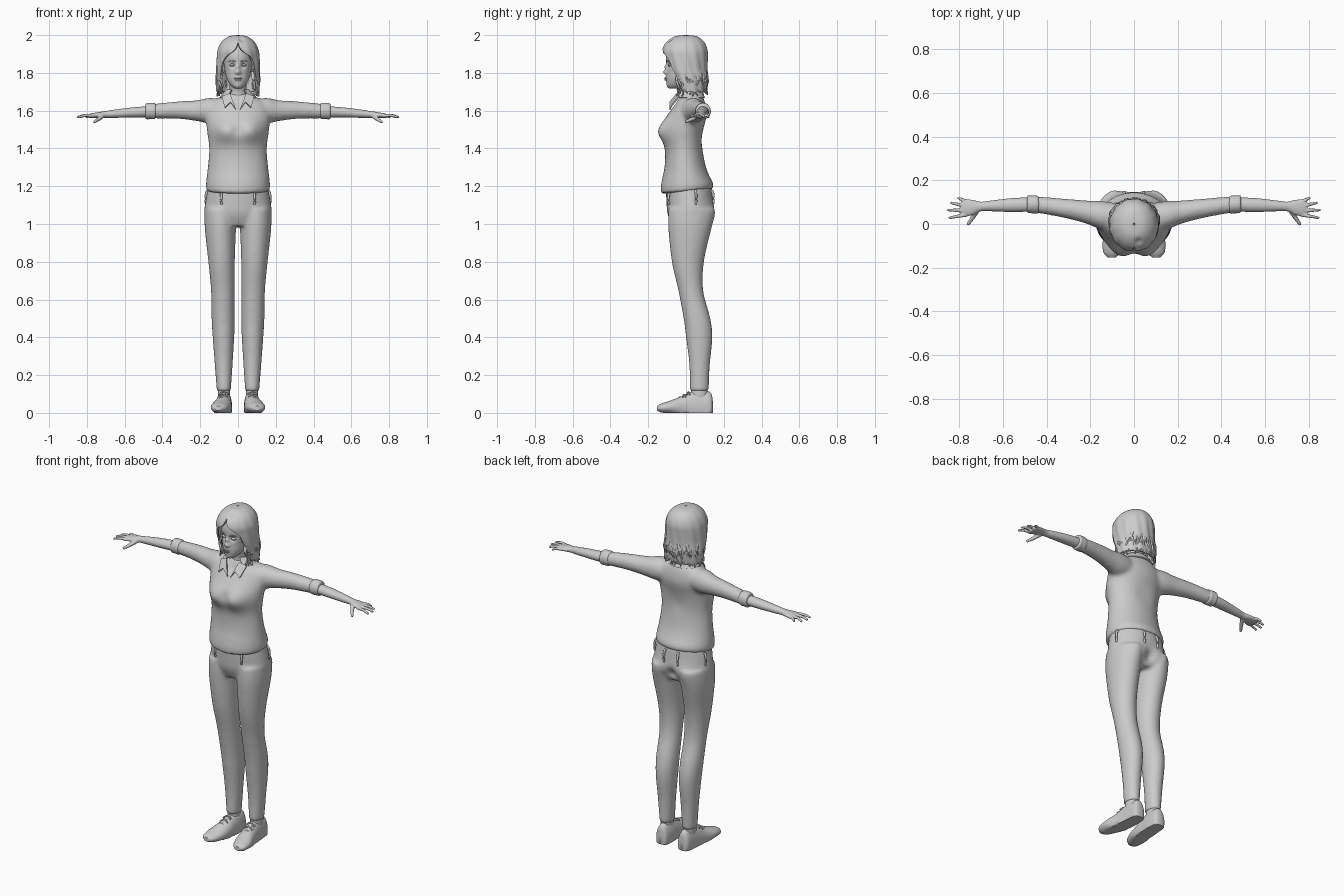
import bpy, bmesh, random
from math import sin, cos, pi, exp, radians
from mathutils import Vector

cube = bpy.data.objects.get("Cube")
if cube:
    bpy.data.objects.remove(cube, do_unlink=True)
random.seed(4)

grey = bpy.data.materials.new("plain_grey")
grey.use_nodes = True
grey.diffuse_color = (0.6, 0.6, 0.6, 1)
grey.node_tree.nodes["Principled BSDF"].inputs["Base Color"].default_value = (0.6, 0.6, 0.6, 1)
BOTH = (1, -1)


def spline_rows(rows, steps):
    """Smoothly fill in rows of numbers between the given ones."""
    out = []
    for i in range(len(rows) - 1):
        quad = [rows[max(i - 1, 0)], rows[i], rows[i + 1], rows[min(i + 2, len(rows) - 1)]]
        for s in range(steps):
            t = s / steps
            out.append([b + 0.5 * t * (c - a + t * (2*a - 5*b + 4*c - d + t * (3*(b - c) + d - a)))
                        for a, b, c, d in zip(*quad)])
    return out + [list(rows[-1])]


def skin(bm, rings, closed=True):
    """Bridge rings of points with quads and cap the ends."""
    rings = [[bm.verts.new(p) for p in ring] for ring in rings]
    n = len(rings[0])
    for a, b in zip(rings, rings[1:]):
        for k in range(n if closed else n - 1):
            m = (k + 1) % n
            bm.faces.new((a[k], a[m], b[m], b[k]))
    if closed:
        bm.faces.new(rings[0])
        bm.faces.new(rings[-1])


def loft(bm, rows, axis="z", segs=32, steps=5, sides=(1,), ripple=0):
    """Rows are x, y, z, two half widths and, for open shells, a front gap in degrees."""
    closed = len(rows[0]) == 5
    for side in sides:
        rings = []
        for row in spline_rows(rows, steps):
            x, y, z, u, v = row[:5]
            gap = 0 if closed else radians(max(row[5], 0))
            ring = []
            for k in range(segs):
                t = gap + (2 * pi - 2 * gap) * k / (segs if closed else segs - 1)
                w = 1 + ripple * sin(13 * t + 20 * z) * min(1, (2 - z) * 8)
                a, b = u * w * sin(t), v * w * cos(t)
                p = {"z": (x + a, y - b, z), "x": (x, y + a, z + b), "y": (x + a, y, z + b)}[axis]
                ring.append((p[0] * side, p[1], p[2]))
            rings.append(ring)
        skin(bm, rings, closed)


def tube(bm, points, start, end, sides=(1,), flat=1.0):
    """Tapered round strand through the points."""
    for side in sides:
        path = [Vector((p[0] * side, p[1], p[2])) for p in spline_rows(points, 4)]
        rings = []
        for i, p in enumerate(path):
            turn = (path[min(i + 1, len(path) - 1)] - path[max(i - 1, 0)]).to_track_quat("Z", "Y")
            r = start + (end - start) * i / (len(path) - 1)
            rings.append([p + turn @ Vector((r * cos(k * pi / 5), flat * r * sin(k * pi / 5), 0))
                          for k in range(10)])
        skin(bm, rings)


def finish(bm, name, voxel=0, smooth=0, solid=0):
    """Make the object, optionally fusing its pieces into one skin."""
    bmesh.ops.remove_doubles(bm, verts=bm.verts, dist=0.0002)
    bmesh.ops.recalc_face_normals(bm, faces=bm.faces)
    mesh = bpy.data.meshes.new(name)
    bm.to_mesh(mesh)
    bm.free()
    mesh.materials.append(grey)
    ob = bpy.data.objects.new(name, mesh)
    bpy.context.collection.objects.link(ob)
    bpy.ops.object.select_all(action="DESELECT")
    ob.select_set(True)
    bpy.context.view_layer.objects.active = ob
    if solid:
        mod = ob.modifiers.new("thickness", "SOLIDIFY")
        mod.thickness, mod.offset = solid, 0
    if voxel:
        mod = ob.modifiers.new("fuse", "REMESH")
        mod.mode, mod.voxel_size = "VOXEL", voxel
        mod = ob.modifiers.new("soften", "SMOOTH")
        mod.factor, mod.iterations = 0.5, smooth
    for mod in list(ob.modifiers):
        bpy.ops.object.modifier_apply(modifier=mod.name)
    bpy.ops.object.shade_smooth_by_angle(angle=radians(50))
    return ob


def push(ob, centre, radius, offset, sides=(1,)):
    """Soft sculpting stroke."""
    for side in sides:
        c = Vector((centre[0] * side, centre[1], centre[2]))
        for v in ob.data.vertices:
            v.co += Vector(offset) * exp(-((v.co - c).length / radius) ** 2)


# Shirt: torso and sleeves fused
bm = bmesh.new()
loft(bm, [(0, .005, 1.172, .167, .138), (0, .005, 1.21, .17, .138), (0, -.004, 1.3, .16, .11),
          (0, -.01, 1.4, .153, .1), (0, -.01, 1.5, .165, .105), (0, .01, 1.58, .172, .1),
          (0, .022, 1.64, .15, .08), (0, .028, 1.675, .09, .06), (0, .025, 1.69, .06, .05)])
loft(bm, [(.08, .035, 1.6, .06, .06), (.15, .04, 1.6, .065, .068), (.22, .055, 1.6, .053, .055),
          (.32, .072, 1.603, .044, .046), (.44, .088, 1.598, .038, .039), (.47, .09, 1.598, .037, .038)],
     "x", sides=BOTH)
shirt = finish(bm, "shirt", 0.01, 8)
push(shirt, (.07, -.12, 1.5), .07, (0, -.04, -.005), BOTH)
push(shirt, (0, -.13, 1.5), .03, (0, .012, 0))
push(shirt, (0, -.07, 1.65), .03, (0, .015, 0))
push(shirt, (0, .11, 1.45), .06, (0, -.008, 0))
for v in shirt.data.vertices:
    if v.co.z < 1.25:
        v.co.z += 0.1 * v.co.y * (1.25 - v.co.z) / 0.08

# Rolled cuffs
bm = bmesh.new()
loft(bm, [(.435, .088, 1.598, .036, .037), (.445, .089, 1.598, .041, .043), (.465, .09, 1.598, .041, .043),
          (.484, .091, 1.597, .04, .042), (.49, .091, 1.597, .032, .034)], "x", sides=BOTH)
finish(bm, "cuffs")

# Collar band and pointed flaps
bm = bmesh.new()
loft(bm, [(0, .015, 1.71, .058, .055, 35), (0, .018, 1.695, .072, .065, 35),
          (0, .02, 1.668, .097, .078, 38)], segs=40)
for side in BOTH:
    flap = [(.01, -.086, 1.605), (.042, -.048, 1.69), (.085, -.036, 1.675),
            (.07, -.084, 1.615), (.04, -.084, 1.645)]
    bm.faces.new([bm.verts.new((x * side, y, z)) for x, y, z in flap])
finish(bm, "collar", solid=0.007)

# Trousers: hips and legs fused
bm = bmesh.new()
loft(bm, [(0, .015, 1.2, .158, .122), (0, .02, 1.12, .172, .124), (0, .025, 1.05, .178, .122),
          (0, .02, .99, .14, .09)])
loft(bm, [(.088, .025, 1.08, .088, .118), (.093, .02, .98, .083, .114), (.087, .01, .8, .07, .085),
          (.081, .025, .65, .062, .066), (.079, .058, .5, .061, .071), (.077, .07, .4, .057, .07),
          (.076, .072, .25, .047, .054), (.075, .07, .115, .037, .05)], sides=BOTH)
trousers = finish(bm, "trousers", 0.01, 5)
push(trousers, (.085, .13, 1.06), .06, (0, .012, 0), BOTH)
push(trousers, (0, .15, 1.04), .035, (0, -.025, 0))

# Belt loops
bm = bmesh.new()
for angle in (30, 105, 165):
    a, b = sin(radians(angle)), -cos(radians(angle))
    tube(bm, [(r * a, .02 + (r - .047) * b, z) for r, z in ((.165, 1.18), (.175, 1.16), (.177, 1.12), (.172, 1.105))],
         .007, .006, BOTH)
finish(bm, "belt_loops")

# Shoes with a flat sole, ankles and laces
bm = bmesh.new()
loft(bm, [(.072, .142, .03, .015, .03), (.072, .13, .03, .034, .078), (.072, .08, .03, .041, .09),
          (.075, .03, .03, .043, .083), (.08, -.02, .03, .047, .06), (.092, -.08, .03, .051, .036),
          (.1, -.13, .026, .04, .024), (.102, -.153, .024, .018, .012)], "y", sides=BOTH)
for v in bm.verts:
    v.co.z = max(v.co.z, 0)
finish(bm, "shoes")
bm = bmesh.new()
loft(bm, [(.075, .07, .06, .03, .042), (.075, .07, .1, .032, .044), (.075, .07, .16, .03, .04)], sides=BOTH)
finish(bm, "ankles")
bm = bmesh.new()
for i in range(4):
    y, z, x = .012 - .022 * i, .107 - .0135 * i, .078 + .0035 * i
    for tilt in BOTH:
        tube(bm, [(x - .025, y + .008 * tilt, z - .01), (x, y, z + .004), (x + .025, y - .008 * tilt, z - .012)],
             .004, .004, BOTH)
finish(bm, "laces")

# Forearms and hands fused
bm = bmesh.new()
loft(bm, [(.45, .09, 1.595, .032, .03), (.55, .087, 1.591, .032, .027), (.65, .083, 1.584, .025, .022),
          (.7, .08, 1.58, .022, .018), (.74, .076, 1.577, .035, .015), (.775, .073, 1.573, .04, .013),
          (.79, .073, 1.571, .036, .01)], "x", sides=BOTH)
for root, tip in (((.77, .042), (.847, .028)), ((.78, .062), (.853, .064)),
                  ((.775, .083), (.84, .098)), ((.765, .102), (.806, .12))):
    middle = [(a + b) / 2 for a, b in zip(root, tip)]
    tube(bm, [(*root, 1.573), (*middle, 1.575), (*tip, 1.564)], .01, .006, BOTH)
tube(bm, [(.715, .068, 1.575), (.738, .03, 1.555), (.762, -.004, 1.54)], .014, .007, BOTH)
finish(bm, "hands", 0.004, 2)

# Head and neck fused, then the face is sculpted
bm = bmesh.new()
loft(bm, [(0, -.065, 1.717, .018, .022), (0, -.053, 1.735, .04, .046), (0, -.035, 1.77, .06, .068),
          (0, -.015, 1.81, .07, .088), (0, -.01, 1.85, .076, .095), (0, -.005, 1.9, .08, .1),
          (0, 0, 1.95, .07, .085), (0, 0, 1.98, .03, .04)])
loft(bm, [(0, .02, 1.64, .058, .05), (0, .018, 1.7, .047, .045), (0, .005, 1.76, .046, .05),
          (0, 0, 1.82, .05, .05)])
head = finish(bm, "head", 0.005, 4)
push(head, (.03, -.1, 1.842), .016, (0, .014, 0), BOTH)
push(head, (0, -.106, 1.832), .012, (0, -.012, 0))
push(head, (0, -.108, 1.805), .012, (0, -.024, 0))
push(head, (.01, -.105, 1.8), .008, (0, -.007, 0), BOTH)
push(head, (0, -.102, 1.768), .017, (0, -.007, 0))
push(head, (0, -.09, 1.728), .016, (0, -.006, 0))

# Eyes, brows and lips
bm = bmesh.new()
loft(bm, [(.03, -.084, 1.833, .003, .003), (.03, -.084, 1.837, .014, .01), (.03, -.084, 1.843, .015, .012),
          (.03, -.084, 1.85, .004, .004)], segs=16, sides=BOTH)
finish(bm, "eyes")
bm = bmesh.new()
tube(bm, [(.013, -.102, 1.859), (.032, -.097, 1.865), (.05, -.083, 1.859)], .004, .002, BOTH, .6)
finish(bm, "eyebrows")
bm = bmesh.new()
for z in (1.764, 1.772):
    tube(bm, [(0, -.109, z), (.012, -.105, z), (.023, -.094, 1.768)], .005, .002, BOTH)
finish(bm, "lips")

# Hair shell, open at the face
bm = bmesh.new()
loft(bm, [(0, 0, 1.995, .004, .004, 0), (0, 0, 1.988, .048, .058, 0), (0, -.003, 1.96, .084, .096, 0),
          (0, -.006, 1.92, .103, .115, 10), (0, -.004, 1.88, .108, .113, 38), (0, 0, 1.82, .11, .108, 50),
          (0, .015, 1.76, .112, .095, 58), (0, .022, 1.7, .108, .082, 62)], segs=90, ripple=.018)
hair = finish(bm, "hair", solid=0.01)
push(hair, (.02, -.08, 1.975), .016, (0, .006, -.008))

# Loose curled locks along the hair ends
bm = bmesh.new()
for i in range(30):
    t = radians(52 + 256 * i / 29)
    drop, flick = random.uniform(-.012, .014), random.uniform(-.012, .012)
    points = []
    for r, z, sway in ((.1, 1.81, 0), (.112, 1.765, flick), (.106, 1.72, -flick), (.112, 1.685, flick)):
        a = t + sway * 8
        points.append((r * sin(a), .016 - (r - .014) * cos(a), z + drop))
    tube(bm, points, .012, .004, flat=.7)
finish(bm, "hair_locks")
